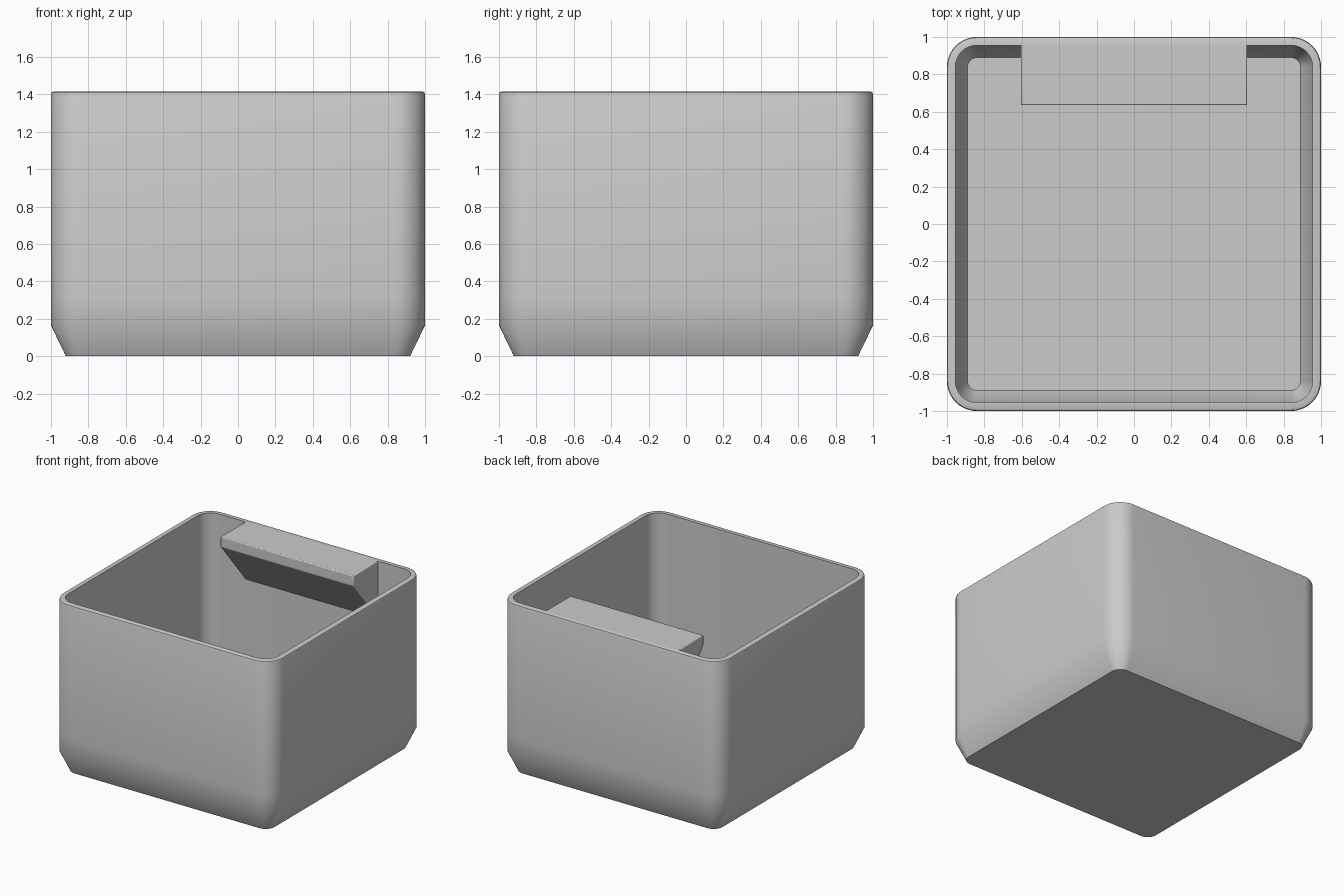
import bpy
import bmesh
from math import sin, cos, pi, radians

cube = bpy.data.objects.get("Cube")
if cube:
    bpy.data.objects.remove(cube, do_unlink=True)

# Single plain grey material
GREY = (0.6, 0.6, 0.6, 1)
grey = bpy.data.materials.new("plain grey")
grey.use_nodes = True
grey.diffuse_color = GREY
grey.node_tree.nodes["Principled BSDF"].inputs["Base Color"].default_value = GREY


def finish(bm, name):
    bmesh.ops.recalc_face_normals(bm, faces=bm.faces)
    mesh = bpy.data.meshes.new(name)
    bm.to_mesh(mesh)
    bm.free()
    mesh.materials.append(grey)
    obj = bpy.data.objects.new(name, mesh)
    bpy.context.collection.objects.link(obj)
    bpy.ops.object.select_all(action='DESELECT')
    obj.select_set(True)
    bpy.context.view_layer.objects.active = obj
    bpy.ops.object.shade_smooth_by_angle(angle=radians(30))
    return obj


def rounded_square(bm, half, radius, z, steps=10):
    """Ring of vertices around a square with round corners."""
    ring = []
    for corner, (sx, sy) in enumerate([(1, 1), (-1, 1), (-1, -1), (1, -1)]):
        for i in range(steps + 1):
            a = (corner + i / steps) * pi / 2
            c = half - radius
            ring.append(bm.verts.new((sx * c + radius * cos(a),
                                      sy * c + radius * sin(a), z)))
    return ring


# Open bin: outer wall up, over the rim, inner wall down to the floor
H = 1.415
SECTIONS = [  # half width, corner radius, height
    (0.92, 0.08, 0), (1, 0.16, 0.165), (1, 0.16, 0.32), (1, 0.16, H - 0.015),
    (0.996, 0.156, H - 0.004), (0.987, 0.147, H),
    (0.955, 0.115, H), (0.955, 0.115, 0.32), (0.955, 0.115, 0.175),
    (0.89, 0.05, 0.045),
]
bm = bmesh.new()
rings = [rounded_square(bm, *s) for s in SECTIONS]
for low, high in zip(rings, rings[1:]):
    n = len(low)
    for i in range(n):
        j = (i + 1) % n
        bm.faces.new((low[i], low[j], high[j], high[i]))
bm.faces.new(rings[0])
bm.faces.new(rings[-1])
finish(bm, "bin_shell")

# Label ledge: sloped-underside shelf set into the back wall
LEDGE = [(0.635, H), (0.635, H - 0.085), (0.98, 0.915), (0.98, H)]
bm = bmesh.new()
face = bm.faces.new([bm.verts.new((-0.605, y, z)) for y, z in LEDGE])
side = bmesh.ops.extrude_face_region(bm, geom=[face])["geom"]
bmesh.ops.translate(bm, vec=(1.21, 0, 0),
                    verts=[v for v in side if isinstance(v, bmesh.types.BMVert)])
ledge = finish(bm, "label_ledge")
bevel = ledge.modifiers.new("soft edges", 'BEVEL')
bevel.width = 0.007
bevel.segments = 2
